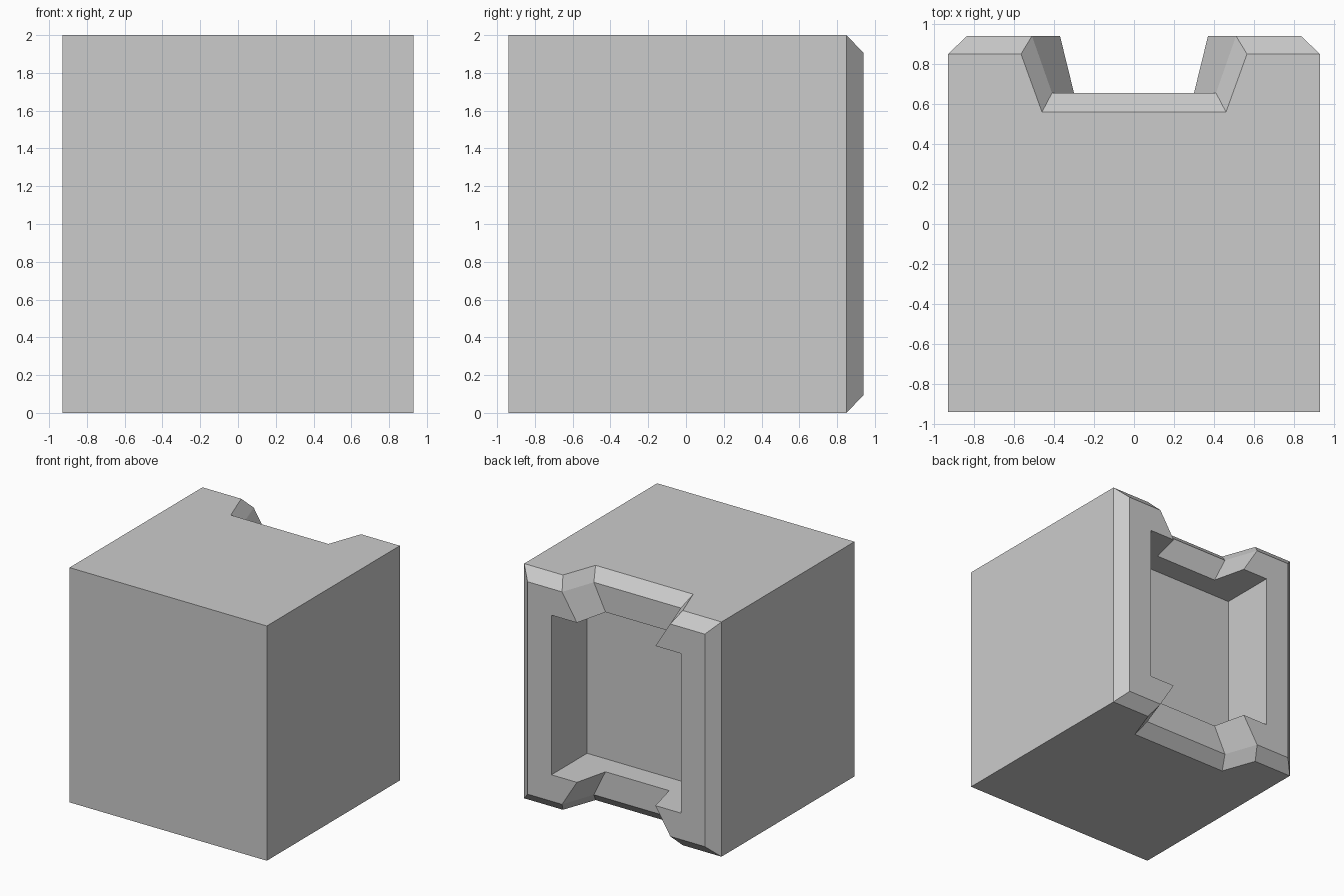
import bpy, bmesh
from mathutils import Vector
from math import radians

if "Cube" in bpy.data.objects:
    bpy.data.objects.remove(bpy.data.objects["Cube"])

# Key points of one quarter (x >= 0, upper half; z measured from mid-height)
P = dict(
    f0=(0, -.94, 0), f1=(.93, -.94, 0), f2=(.93, -.94, 1), f3=(0, -.94, 1),   # front
    s1=(.93, .85, 0), s2=(.93, .85, 1),                                      # side
    t1=(.565, .85, 1), t2=(.46, .56, 1), t3=(0, .56, 1),                     # top notch rim
    b1=(.835, .94, 0), b2=(.835, .94, .905), b3=(.51, .94, .905),            # back frame
    b4=(.37, .94, .68), b5=(.61, .94, .68), b6=(.61, .94, 0),
    n1=(.41, .655, .905), n2=(.30, .655, .68),                               # notch floor
    n3=(0, .655, .68), n4=(0, .655, .905),
    p1=(.61, .46, .68), p2=(.61, .46, 0), p3=(0, .46, 0), p4=(0, .46, .68),  # pocket
)
FACES = [
    "f0 f1 f2 f3", "f1 s1 s2 f2", "f3 f2 s2 t1 t2 t3",      # front, side, top
    "s1 b1 b2 s2", "s2 b2 b3 t1", "b1 b6 b5 b4 b3 b2",      # chamfers, back frame
    "t1 b3 n1 t2", "b3 b4 n2 n1", "t2 n1 n4 t3", "n1 n2 n3 n4",  # notch
    "b5 p1 p4 n3 n2 b4", "b5 b6 p2 p1", "p1 p2 p3 p4",      # pocket
]

bm = bmesh.new()
# Mirror the quarter left/right and top/bottom
for sx in (1, -1):
    for sz in (1, -1):
        v = {k: bm.verts.new(Vector((sx * x, y, 1 + sz * z))) for k, (x, y, z) in P.items()}
        for f in FACES:
            bm.faces.new([v[k] for k in f.split()])
bmesh.ops.remove_doubles(bm, verts=bm.verts, dist=1e-4)
bmesh.ops.recalc_face_normals(bm, faces=bm.faces)
# Merge the coplanar halves into clean flat faces
bmesh.ops.dissolve_limit(bm, angle_limit=radians(0.5), verts=bm.verts, edges=bm.edges)

mesh = bpy.data.meshes.new("notched_block")
bm.to_mesh(mesh)
bm.free()
block = bpy.data.objects.new("notched_block", mesh)
bpy.context.collection.objects.link(block)
